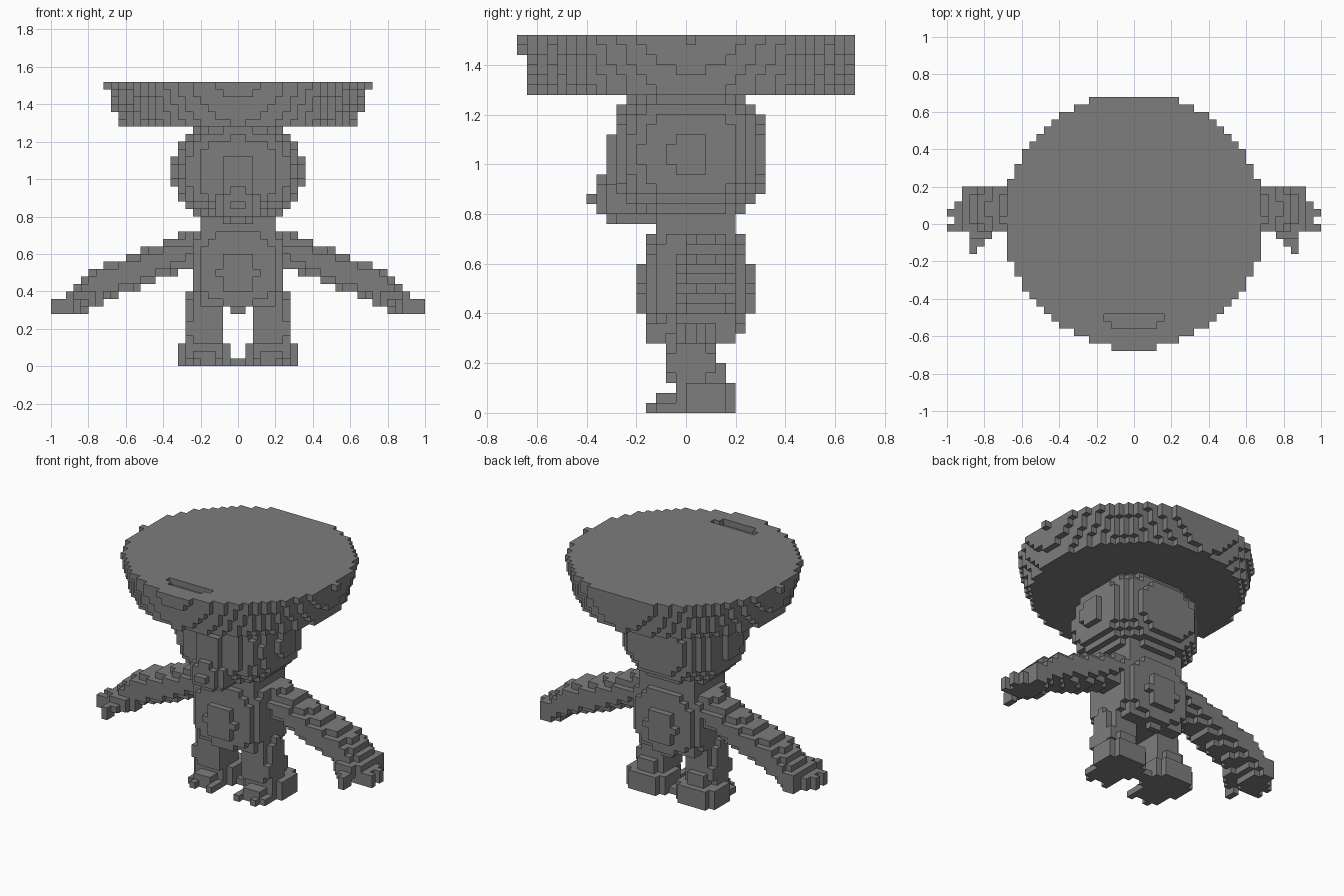
import bpy
import bmesh
from mathutils import Vector

cube = bpy.data.objects.get("Cube")
if cube:
    bpy.data.objects.remove(cube, do_unlink=True)

V = 0.04                      # block size
NX, NY, NZ = 25, 17, 38       # half width, half depth, height in blocks

grey = bpy.data.materials.new("stone grey")
grey.use_nodes = True
colour = (0.205, 0.205, 0.205, 1)
grey.diffuse_color = colour
grey.node_tree.nodes["Principled BSDF"].inputs["Base Color"].default_value = colour


def ball(centre, radii, n=2):
    """Rounded solid; a higher n gives a boxier shape."""
    return lambda p: sum(abs((a - c) / r) ** n
                         for a, c, r in zip(p, centre, radii)) < 1


def box(x, y, z):
    return lambda p: all(lo < a < hi for a, (lo, hi) in zip(p, (x, y, z)))


def union(*shapes):
    return lambda p: any(s(p) for s in shapes)


def above(z, shape):
    return lambda p: p[2] > z and shape(p)


def mirrored(shape, side):
    return lambda p: p[0] * side > 0 and shape((p[0] * side, p[1], p[2]))


# Bowl-like hat with a shallow slot near the front of its flat top
slot = union(box((-.16, .16), (-.52, -.48), (1.48, 1.52)),
             box((-.12, .12), (-.56, -.52), (1.48, 1.52)))
rim_studs = union(box((-.72, -.6), (0, .04), (1.48, 1.52)),
                  box((.6, .72), (0, .04), (1.48, 1.52)))


def bowl(p):
    x, y, z = p
    radius = .641 + .28 * (z - 1.3)
    inside = abs(x) ** 1.9 + abs(y - .02) ** 1.9 < radius ** 1.9
    return z > 1.28 and inside and not slot(p)


hat = union(bowl, rim_studs)

# Head with a muzzle
head = ball((0, .015, 1.045), (.345, .32, .28), 2.5)
muzzle = ball((0, -.2, .868), (.14, .19, .11))

# Neck, round-bellied body and small tail
neck = ball((0, .04, .76), (.22, .18, .06), 4)
body = above(.32, union(ball((0, .04, .49), (.255, .24, .28)),
                        ball((0, .04, .53), (.25, .2, .23), 4)))
tail = box((-.04, .04), (.16, .2), (.28, .36))


# Sloping arm that widens and droops towards the hand
def limb(p):
    x, y, z = p
    if not .16 < x < .92:
        return False
    axis = .645 - .385 * (x - .2) - .4 * max(0, x - .75)
    width = .1 + .05 * (x - .2)
    return abs((z - axis) / .095) ** 2.4 + abs((y - .08) / width) ** 2.4 < 1


arm = union(above(.28, limb),
            box((.88, .96), (0, .12), (.28, .36)),
            box((.92, 1), (.04, .08), (.28, .36)),
            box((.88, 1), (-.04, 0), (.28, .36)),
            box((.72, .92), (-.04, .04), (.32, .4)),
            box((.76, .88), (-.08, 0), (.32, .4)),
            box((.8, .88), (-.12, 0), (.32, .36)),
            box((.84, .88), (-.16, -.08), (.28, .36)))

leg = above(.12, union(ball((.175, .02, .2), (.1, .11, .25), 3),
                       box((.12, .24), (.08, .16), (.12, .2))))

# Foot with stepped toes
foot = union(ball((.18, .08, .05), (.15, .135, .09), 2.6),
             box((.04, .12), (.04, .12), (0, .12)),
             box((0, .08), (.04, .12), (0, .04)),
             box((.12, .28), (-.04, .16), (0, .12)),
             box((.12, .24), (-.12, 0), (0, .08)),
             box((.08, .28), (-.12, .12), (0, .04)),
             box((.08, .12), (-.16, -.08), (0, .04)),
             box((.2, .24), (-.16, -.08), (0, .04)))

parts = {"hat": hat, "head": head, "muzzle": muzzle, "neck": neck,
         "body": body, "tail": tail}
for label, side in (("left", 1), ("right", -1)):
    for name, shape in (("arm", arm), ("leg", leg), ("foot", foot)):
        parts[f"{label}_{name}"] = mirrored(shape, side)

# Give every block to the first part that contains it
owner = {}
for i in range(-NX, NX):
    for j in range(-NY, NY):
        for k in range(NZ):
            p = ((i + .5) * V, (j + .5) * V, (k + .5) * V)
            for name, shape in parts.items():
                if shape(p):
                    owner[i, j, k] = name
                    break


def build(name):
    """Make one part from the exposed sides of its blocks."""
    bm = bmesh.new()
    corners = {}

    def vert(q):
        if q not in corners:
            corners[q] = bm.verts.new(Vector(q) * V)
        return corners[q]

    for cell, who in owner.items():
        if who != name:
            continue
        for axis in range(3):
            for step in (0, 1):
                beside = list(cell)
                beside[axis] += 2 * step - 1
                if tuple(beside) in owner:
                    continue
                loop = []
                for a, b in ((0, 0), (1, 0), (1, 1), (0, 1)):
                    q = list(cell)
                    q[axis] += step
                    q[(axis + 1) % 3] += a
                    q[(axis + 2) % 3] += b
                    loop.append(vert(tuple(q)))
                bm.faces.new(loop if step else loop[::-1])
    mesh = bpy.data.meshes.new(name)
    bm.to_mesh(mesh)
    bm.free()
    mesh.materials.append(grey)
    bpy.context.collection.objects.link(bpy.data.objects.new(name, mesh))


for part in parts:
    build(part)
